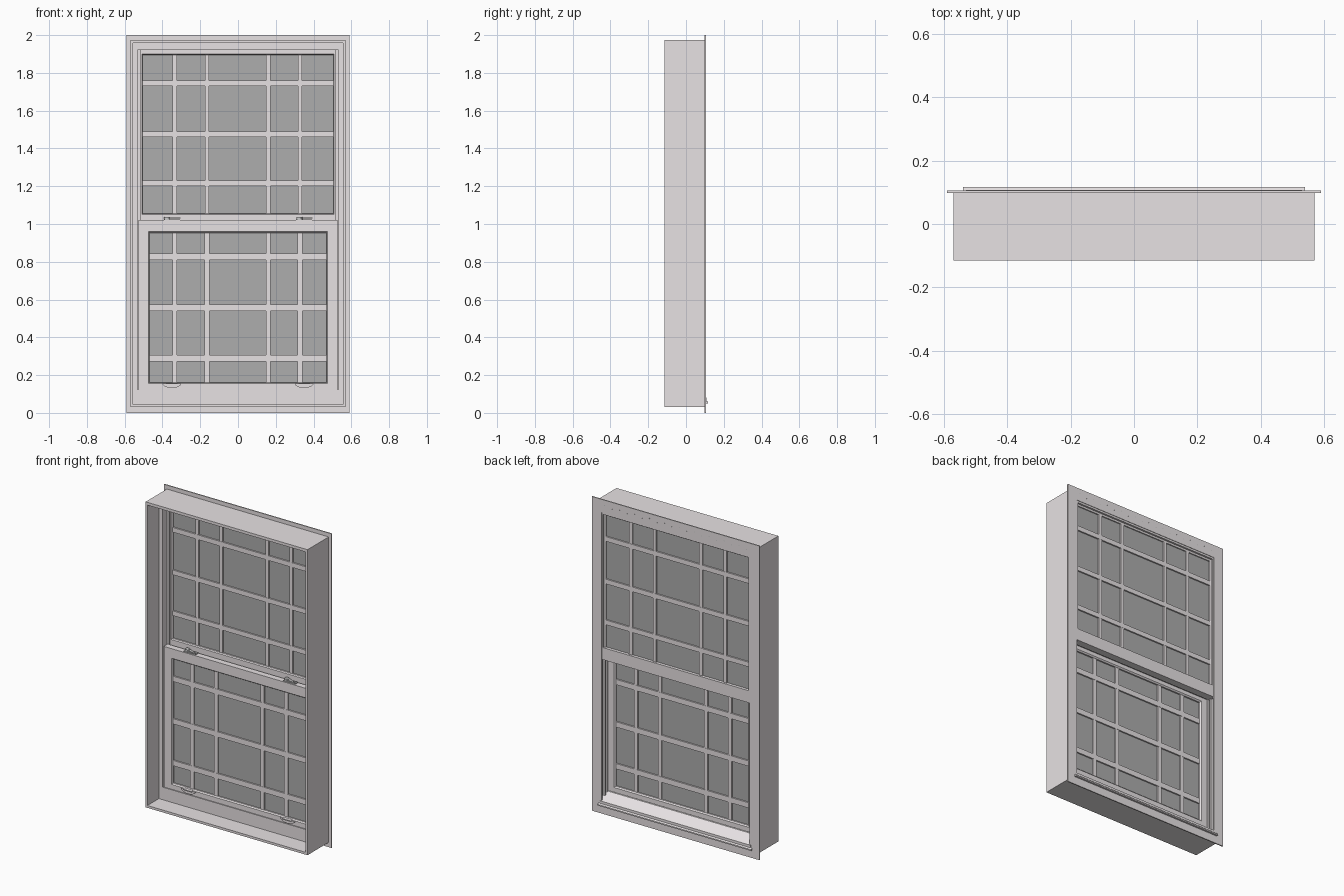
import bpy, bmesh
from math import pi, cos, sin

if "Cube" in bpy.data.objects:
    bpy.data.objects.remove(bpy.data.objects["Cube"])


def material(name, c):
    m = bpy.data.materials.new(name)
    m.diffuse_color = (*c, 1)
    m.use_nodes = True
    m.node_tree.nodes["Principled BSDF"].inputs["Base Color"].default_value = m.diffuse_color
    return m


WHITE = material("painted_frame", (0.80, 0.76, 0.77))
GLASS = material("grey_glass", (0.42, 0.42, 0.42))
METAL = material("hardware", (0.62, 0.60, 0.60))


def finish(name, bm, mat):
    bmesh.ops.recalc_face_normals(bm, faces=bm.faces)
    me = bpy.data.meshes.new(name)
    bm.to_mesh(me)
    bm.free()
    me.materials.append(mat)
    ob = bpy.data.objects.new(name, me)
    bpy.context.collection.objects.link(ob)
    return ob


def ring(name, profile, mat=WHITE):
    """Mitred rectangular frame; profile points are (half width, bottom z, top z, y)."""
    bm = bmesh.new()
    loops = []
    for hw, z0, z1, y in profile:
        loops.append([bm.verts.new(p) for p in
                      ((-hw, y, z0), (hw, y, z0), (hw, y, z1), (-hw, y, z1))])
    for a, b in zip(loops, loops[1:] + loops[:1]):
        for i in range(4):
            j = (i + 1) % 4
            bm.faces.new((a[i], a[j], b[j], b[i]))
    return finish(name, bm, mat)


def box(name, x0, x1, y0, y1, z0, z1, mat=WHITE):
    bm = bmesh.new()
    bmesh.ops.create_cube(bm, size=1)
    for v in bm.verts:
        v.co = ((x0, x1)[v.co.x > 0], (y0, y1)[v.co.y > 0], (z0, z1)[v.co.z > 0])
    return finish(name, bm, mat)


def prism(name, pts, vec, mat=WHITE):
    """Extrude a closed outline of 3D points along vec."""
    bm = bmesh.new()
    f = bm.faces.new([bm.verts.new(p) for p in pts])
    out = bmesh.ops.extrude_face_region(bm, geom=[f])
    # keep the starting cap so the solid is closed
    bmesh.ops.translate(bm, vec=vec, verts=[g for g in out["geom"]
                                            if isinstance(g, bmesh.types.BMVert)])
    return finish(name, bm, mat)


# Outer jamb box with stepped stop
ring("jamb_box", [(.57, .03, 1.975, -.115), (.557, .045, 1.957, -.115),
                  (.557, .045, 1.957, 0), (.532, .125, 1.922, 0),
                  (.532, .12, 1.922, .05), (.532, .085, 1.922, .098),
                  (.57, .03, 1.975, .098)])

# Exterior flange
ring("exterior_flange", [(.59, 0, 2, .098), (.59, 0, 2, .105),
                         (.52, .08, 1.917, .105), (.52, .08, 1.917, .098)])

# Tracks on the jambs between and behind the sashes
for s in (-1, 1):
    for k, (y0, y1) in enumerate(((.046, .053), (.068, .074))):
        xa, xb = sorted((s * .517, s * .535))
        box("jamb_track", xa, xb, y0, y1, .10, 1.922)

# Sloped exterior sill and its drip nose
prism("sill_slope", [(-.53, .045, .122), (-.53, .06, .108), (-.53, .108, .08),
                     (-.53, .108, .05), (-.53, .045, .05)], (1.06, 0, 0))
prism("sill_nose", [(-.54, .10, .066), (-.54, .112, .063), (-.54, .117, .058),
                    (-.54, .117, .05), (-.54, .10, .05)], (1.08, 0, 0))

# Upper sash, nearly flush with the exterior
ring("upper_sash", [(.531, .98, 1.921, .055), (.509, 1.05, 1.899, .055),
                    (.505, 1.055, 1.895, .062), (.505, 1.055, 1.895, .086),
                    (.513, 1.057, 1.905, .090), (.513, 1.057, 1.905, .102),
                    (.531, .98, 1.921, .102)])

# Lower sash, on the interior side
ring("lower_sash", [(.527, .125, 1.02, .006), (.474, .156, .959, .006),
                    (.468, .162, .953, .014), (.468, .162, .953, .038),
                    (.476, .155, .961, .045), (.527, .125, 1.02, .045)])
box("meeting_rail_lip", -.525, .525, .045, .055, .985, 1.012)


# Glass and crossing bars for each sash
def glazing(prefix, hw, z0, z1, y, bars_z, wx, wz):
    box(prefix + "_glass", -hw - .01, hw + .01, y - .003, y + .003, z0 - .01, z1 + .01, GLASS)
    for x in (-.335, -.165, .16, .328):
        box(prefix + "_upright_bar", x - wx / 2, x + wx / 2, y - .011, y + .011, z0, z1)
    for z in bars_z:
        box(prefix + "_cross_bar", -hw, hw, y - .012, y + .012, z - wz / 2, z + wz / 2)


glazing("upper", .507, 1.053, 1.897, .076, (1.746, 1.475, 1.215), .022, .030)
glazing("lower", .47, .16, .955, .026, (.826, .556, .290), .026, .034)

# Sash locks on the meeting rail and finger lifts on the bottom rail
for cx in (-.35, .35):
    box("lock_base", cx - .042, cx + .042, .012, .042, 1.02, 1.025, METAL)
    prism("lock_cam", [(cx - .025 + .016 * cos(2 * pi * i / 16),
                        .028 + .014 * sin(2 * pi * i / 16), 1.025) for i in range(16)],
          (0, 0, .012), METAL)
    prism("lock_lever", [(cx - .03, .018, 1.029), (cx + .02, .008, 1.029),
                         (cx + .045, .006, 1.029), (cx + .045, .012, 1.029),
                         (cx - .01, .036, 1.029)], (0, 0, .006), METAL)
    prism("finger_lift", [(cx + .05 * cos(pi + pi * i / 12), -.004,
                           .156 + .024 * sin(pi + pi * i / 12)) for i in range(13)],
          (0, .012, 0))
    box("finger_lift_lip", cx - .03, cx + .03, -.012, .008, .152, .158)

# Small fasteners along the head of the flange
for i in range(20):
    x = -.5 + i / 19
    prism("flange_fastener", [(x + .003 * cos(pi * k / 4), .105,
                               1.955 + (i % 2) * .012 + .003 * sin(pi * k / 4))
                              for k in range(8)], (0, .001, 0), METAL)
